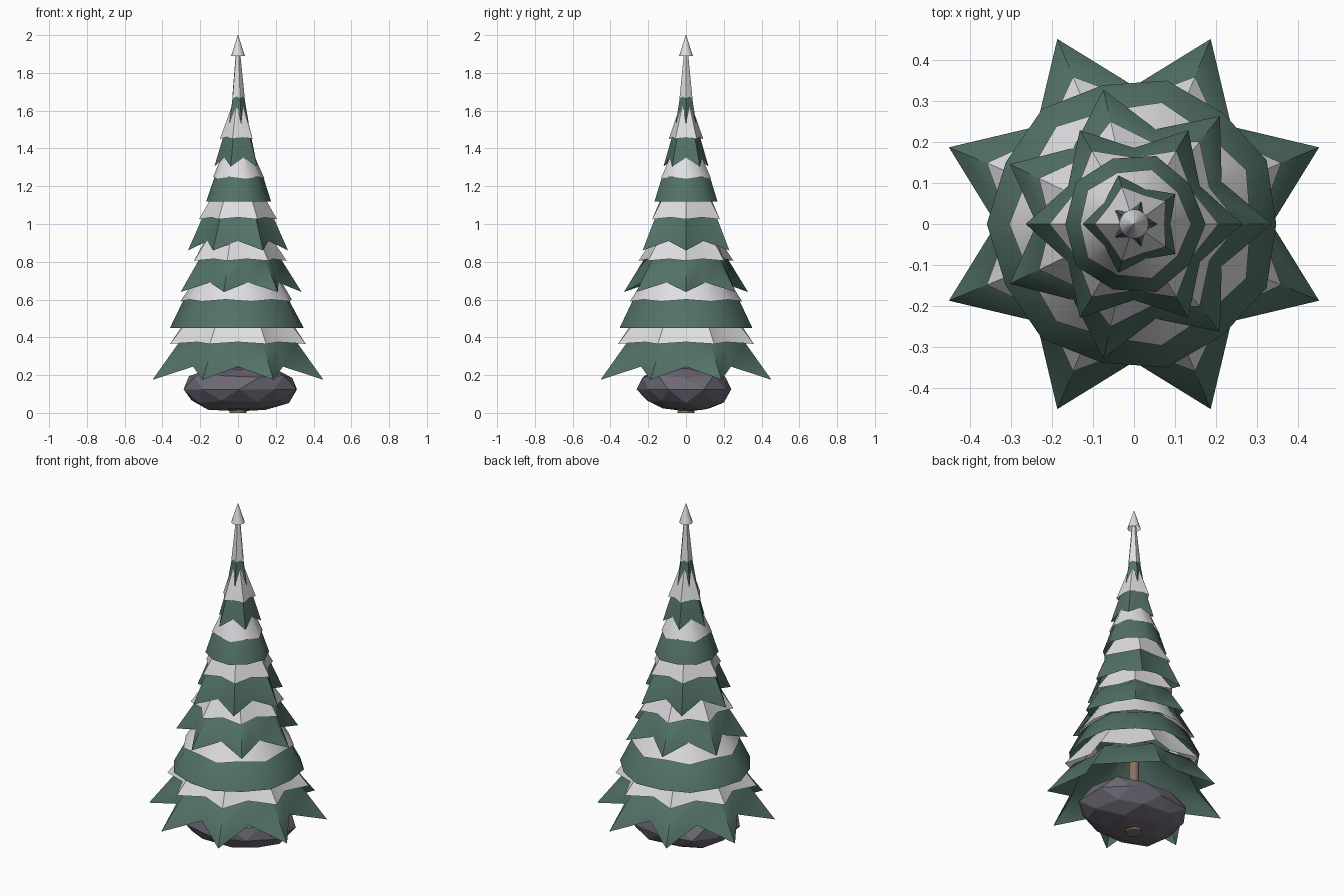
import bpy, bmesh, math, random
from mathutils import Vector

random.seed(4)
cube = bpy.data.objects.get("Cube")
if cube:
    bpy.data.objects.remove(cube, do_unlink=True)


def material(name, rgb):
    m = bpy.data.materials.new(name)
    m.use_nodes = True
    m.diffuse_color = (*rgb, 1)
    m.node_tree.nodes["Principled BSDF"].inputs["Base Color"].default_value = (*rgb, 1)
    return m


GREEN = material("pine green", (0.085, 0.165, 0.135))
SNOW = material("snow white", (0.74, 0.73, 0.76))
STONE = material("stone grey", (0.15, 0.14, 0.175))
BARK = material("bark brown", (0.25, 0.165, 0.125))


def finish(name, bm, mat, smooth=None):
    mesh = bpy.data.meshes.new(name)
    bm.to_mesh(mesh)
    bm.free()
    mesh.materials.append(mat)
    obj = bpy.data.objects.new(name, mesh)
    bpy.context.scene.collection.objects.link(obj)
    if smooth:
        bpy.ops.object.select_all(action="DESELECT")
        obj.select_set(True)
        bpy.context.view_layer.objects.active = obj
        bpy.ops.object.shade_smooth_by_angle(angle=math.radians(smooth))
    return obj


def skirt(name, mat, points, turn, levels):
    """Open star-shaped shell; each level is (tip radius, valley radius, tip z, valley z)."""
    bm = bmesh.new()
    rings = []
    for tip, valley, z_tip, z_valley in levels:
        ring = []
        for i in range(points * 2):
            r, z = (valley, z_valley) if i % 2 else (tip, z_tip)
            a = math.radians(turn) + math.pi * i / points
            ring.append(bm.verts.new((r * math.cos(a), r * math.sin(a), z)))
        rings.append(ring)
    n = points * 2
    for low, high in zip(rings, rings[1:]):
        for i in range(n):
            j = (i + 1) % n
            bm.faces.new((low[i], low[j], high[j], high[i]))
    return finish(name, bm, mat, 50)


def lathe(name, mat, sides, profile, smooth=50):
    """Round part turned from (radius, z) pairs."""
    bm = bmesh.new()
    rings = [[bm.verts.new((r * math.cos(math.tau * i / sides),
                            r * math.sin(math.tau * i / sides), z))
              for i in range(sides)] for r, z in profile]
    for low, high in zip(rings, rings[1:]):
        for i in range(sides):
            j = (i + 1) % sides
            bm.faces.new((low[i], low[j], high[j], high[i]))
    bm.faces.new(rings[-1])
    return bm if smooth is None else finish(name, bm, mat, smooth)


# Tiers: points, turn, hem (tip r, valley r, tip z, valley z),
# snow line (z, green r, snow tip r, snow valley r), snow top (r, z)
tiers = [
    (8, 22.5, (0.49, 0.337, 0.175, 0.245), (0.37, 0.34, 0.39, 0.305), (0.22, 0.57)),
    (7, 25.7, (0.36, 0.348, 0.45, 0.45), (0.595, 0.29, 0.305, 0.285), (0.18, 0.78)),
    (7, 0, (0.337, 0.238, 0.64, 0.69), (0.81, 0.23, 0.258, 0.205), (0.14, 0.98)),
    (6, 0, (0.265, 0.186, 0.86, 0.91), (1.03, 0.19, 0.207, 0.163), (0.10, 1.21)),
    (5, 0, (0.175, 0.168, 1.12, 1.12), (1.245, 0.135, 0.14, 0.132), (0.06, 1.42)),
    (5, 36, (0.125, 0.09, 1.305, 1.35), (1.455, 0.08, 0.096, 0.075), (0.027, 1.64)),
    (5, 0, (0.057, 0.034, 1.53, 1.62), (1.67, 0.034, 0.036, 0.03), (0.012, 1.90)),
]
for k, (points, turn, hem, line, top) in enumerate(tiers, 1):
    z, green_r, snow_tip, snow_valley = line
    green_valley = min(green_r, snow_valley) * 0.95
    skirt(f"branch_tier_{k}", GREEN, points, turn, [
        hem, (green_r, green_valley, z, z), (0.012, 0.012, top[1], top[1])])
    skirt(f"snow_tier_{k}", SNOW, points, turn, [
        (snow_tip, snow_valley, z - 0.005, z + 0.005), (top[0], top[0], top[1], top[1])])

# Pointed cap on the spire
lathe("top_cap", SNOW, 16, [(0.036, 1.89), (0.0015, 2.0)])

# Trunk
trunk = lathe("trunk", BARK, 12, [(0.045, 0.0), (0.03, 0.2), (0.025, 0.6)], None)
trunk.verts.ensure_lookup_table()
trunk.faces.new(list(reversed(trunk.verts[:12])))
finish("trunk", trunk, BARK, 40)

# Faceted boulder base
bm = bmesh.new()
bmesh.ops.create_icosphere(bm, subdivisions=2, radius=1)
for v in bm.verts:
    d = v.co.normalized()
    boxy = Vector([math.copysign(abs(c) ** 0.85, c) for c in d])
    boxy *= random.uniform(0.93, 1.04)
    taper = 1 + 0.1 * min(0, boxy.z)
    v.co = (0.31 * boxy.x * taper + 0.008, 0.255 * boxy.y * taper,
            max(0.005, 0.125 + 0.122 * boxy.z))
finish("boulder", bm, STONE)
